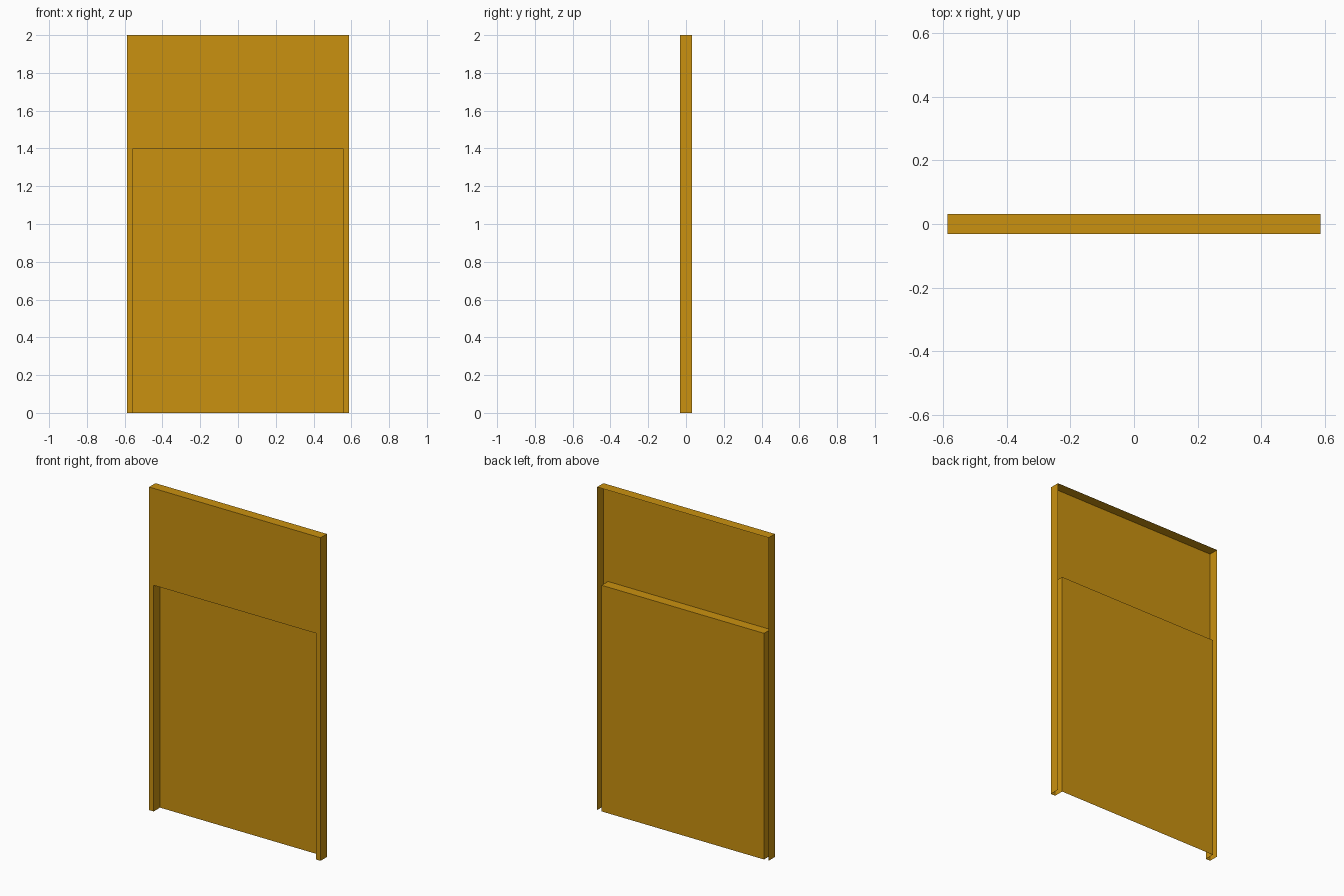
import bpy
import bmesh

cube = bpy.data.objects.get("Cube")
if cube:
    bpy.data.objects.remove(cube, do_unlink=True)

HALF_W = 0.587    # outer half width
HALF_IN = 0.556   # half width of the recess
D = 0.031         # half depth
LEDGE_Z = 1.4     # top of the recess
TOP_Z = 2.0

ochre = bpy.data.materials.new("ochre_paint")
ochre.use_nodes = True
colour = (0.59, 0.286, 0.005, 1.0)
ochre.diffuse_color = colour
ochre.node_tree.nodes["Principled BSDF"].inputs["Base Color"].default_value = colour


def finish(name, bm):
    mesh = bpy.data.meshes.new(name)
    bm.to_mesh(mesh)
    bm.free()
    mesh.materials.append(ochre)
    obj = bpy.data.objects.new(name, mesh)
    bpy.context.collection.objects.link(obj)


def folded_sheet(name, plan, z0, z1):
    """Sheet folded along a plan outline of (x, y) points, raised from z0 to z1."""
    bm = bmesh.new()
    low = [bm.verts.new((x, y, z0)) for x, y in plan]
    high = [bm.verts.new((x, y, z1)) for x, y in plan]
    for i in range(len(plan) - 1):
        bm.faces.new((low[i], low[i + 1], high[i + 1], high[i]))
    finish(name, bm)


def flat_strip(name, half_w, z, up):
    """Level strip spanning the full depth, facing up or down."""
    bm = bmesh.new()
    corners = [(-half_w, -D), (half_w, -D), (half_w, D), (-half_w, D)]
    if not up:
        corners.reverse()
    bm.faces.new([bm.verts.new((x, y, z)) for x, y in corners])
    finish(name, bm)


def mirrored(half):
    return half + [(-x, y) for x, y in reversed(half)]


# Upper skin with side flanges, open at the back
upper_plan = mirrored([(-HALF_W, D), (-HALF_W, -D)])
folded_sheet("upper_skin", upper_plan, LEDGE_Z, TOP_Z)

# Lower jambs stepping back to the recessed panel
lower_plan = mirrored([(-HALF_W, D), (-HALF_W, -D), (-HALF_IN, -D), (-HALF_IN, D)])
folded_sheet("lower_skin", lower_plan, 0.0, LEDGE_Z)

# Top flange and the ceiling of the recess
flat_strip("top_flange", HALF_W, TOP_Z, True)
flat_strip("recess_ledge", HALF_IN, LEDGE_Z, False)
